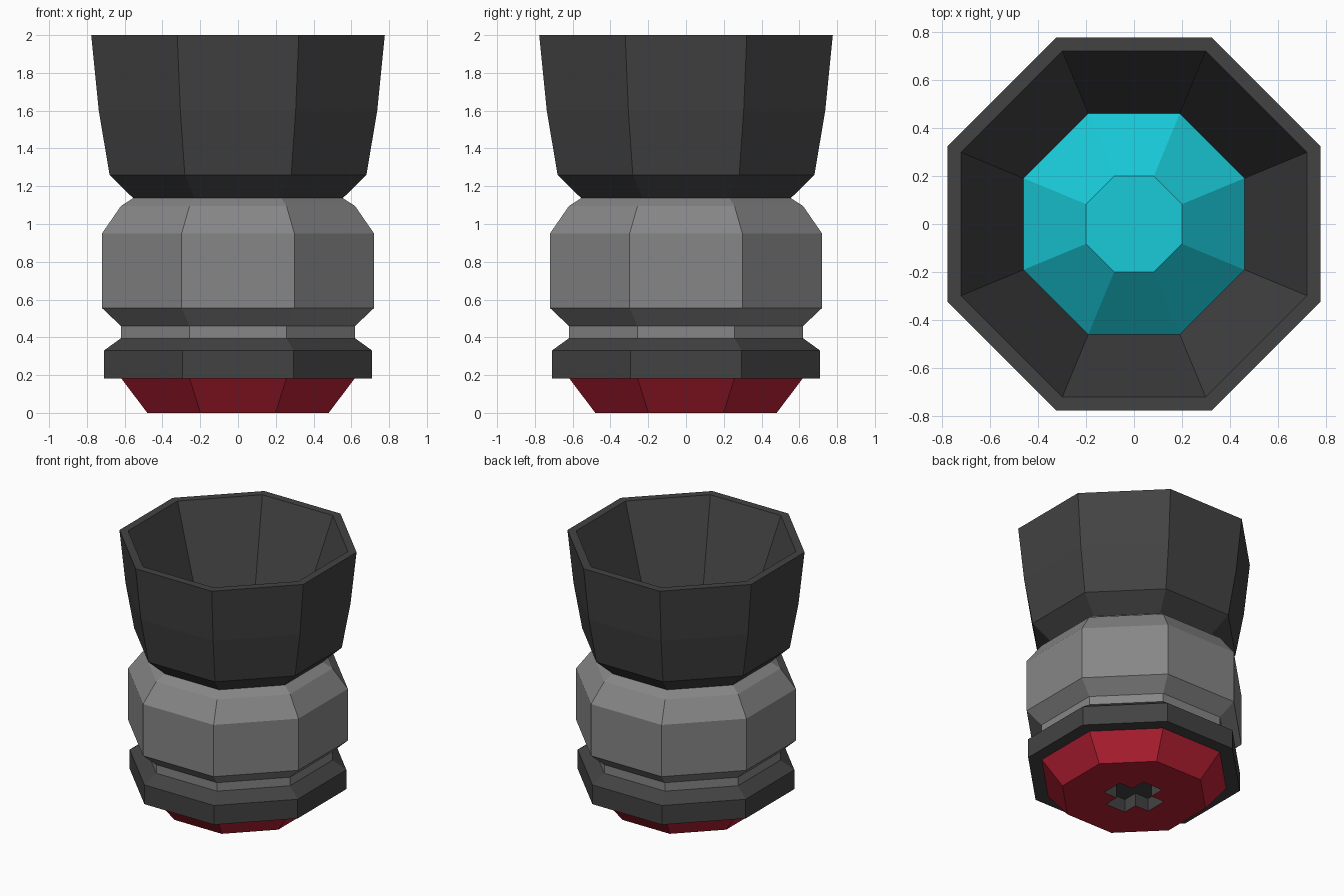
import bpy, bmesh, math

if "Cube" in bpy.data.objects:
    bpy.data.objects.remove(bpy.data.objects["Cube"])

SIDES = 8


def material(name, rgb):
    m = bpy.data.materials.new(name)
    m.diffuse_color = (*rgb, 1)
    m.use_nodes = True
    m.node_tree.nodes["Principled BSDF"].inputs["Base Color"].default_value = m.diffuse_color
    return m


dark = material("dark_grey", (0.055, 0.055, 0.055))
grey = material("mid_grey", (0.24, 0.24, 0.24))
red = material("red", (0.5, 0.015, 0.035))
cyan = material("cyan", (0.01, 0.6, 0.7))


def add_object(name, bm, mat):
    mesh = bpy.data.meshes.new(name)
    bmesh.ops.recalc_face_normals(bm, faces=bm.faces)
    bm.to_mesh(mesh)
    bm.free()
    mesh.materials.append(mat)
    ob = bpy.data.objects.new(name, mesh)
    bpy.context.collection.objects.link(ob)
    return ob


def lathe(name, profile, mat):
    """Octagonal turned solid; profile is (half width across flats, z)."""
    bm = bmesh.new()
    rings = []
    for flat, z in profile:
        r = flat / math.cos(math.pi / SIDES)
        angles = [(i + 0.5) * 2 * math.pi / SIDES for i in range(SIDES)]
        rings.append([bm.verts.new((r * math.cos(a), r * math.sin(a), z)) for a in angles])
    for low, high in zip(rings, rings[1:]):
        for i in range(SIDES):
            j = (i + 1) % SIDES
            bm.faces.new((low[i], low[j], high[j], high[i]))
    bm.faces.new(rings[0])
    bm.faces.new(rings[-1])
    return add_object(name, bm, mat)


# Stacked body parts
base = lathe("base_cap", [(0.48, 0), (0.62, 0.185)], red)
lathe("lower_ring", [(0.62, 0.183), (0.71, 0.183), (0.71, 0.33), (0.62, 0.395)], dark)
lathe("body", [(0.62, 0.395), (0.62, 0.46), (0.72, 0.555), (0.72, 0.95),
               (0.62, 1.095), (0.555, 1.137)], grey)

# Hollow flared hood and the faceted lens inside it
lathe("hood", [(0.555, 1.137), (0.68, 1.26), (0.737, 1.6), (0.777, 2.0),
               (0.72, 2.0), (0.46, 1.26)], dark)
lathe("lens", [(0.46, 1.26), (0.2, 1.5)], cyan)

# Cross-shaped socket cut into the underside
L, W, DEPTH = 0.2, 0.085, 0.1
quarter = [(L, -W), (L, W), (W, W)]
outline = []
for k in range(4):
    c, s = round(math.cos(k * math.pi / 2)), round(math.sin(k * math.pi / 2))
    outline += [(c * x - s * y, s * x + c * y) for x, y in quarter]
bm = bmesh.new()
face = bm.faces.new([bm.verts.new((x, y, -0.1)) for x, y in outline])
ext = bmesh.ops.extrude_face_region(bm, geom=[face])
for v in ext["geom"]:
    if isinstance(v, bmesh.types.BMVert):
        v.co.z = DEPTH
cutter = add_object("socket_cutter", bm, dark)
cutter.hide_render = True

mod = base.modifiers.new("socket", "BOOLEAN")
mod.operation = "DIFFERENCE"
mod.solver = "EXACT"
mod.object = cutter
bpy.context.view_layer.objects.active = base
bpy.ops.object.modifier_apply(modifier=mod.name)
bpy.data.objects.remove(cutter)

# Dark lining for the socket walls and floor
base.data.materials.clear()
base.data.materials.append(red)
base.data.materials.append(dark)
for p in base.data.polygons:
    inside = math.hypot(p.center.x, p.center.y) < 0.25 and 0.01 < p.center.z < 0.15
    p.material_index = 1 if inside else 0
